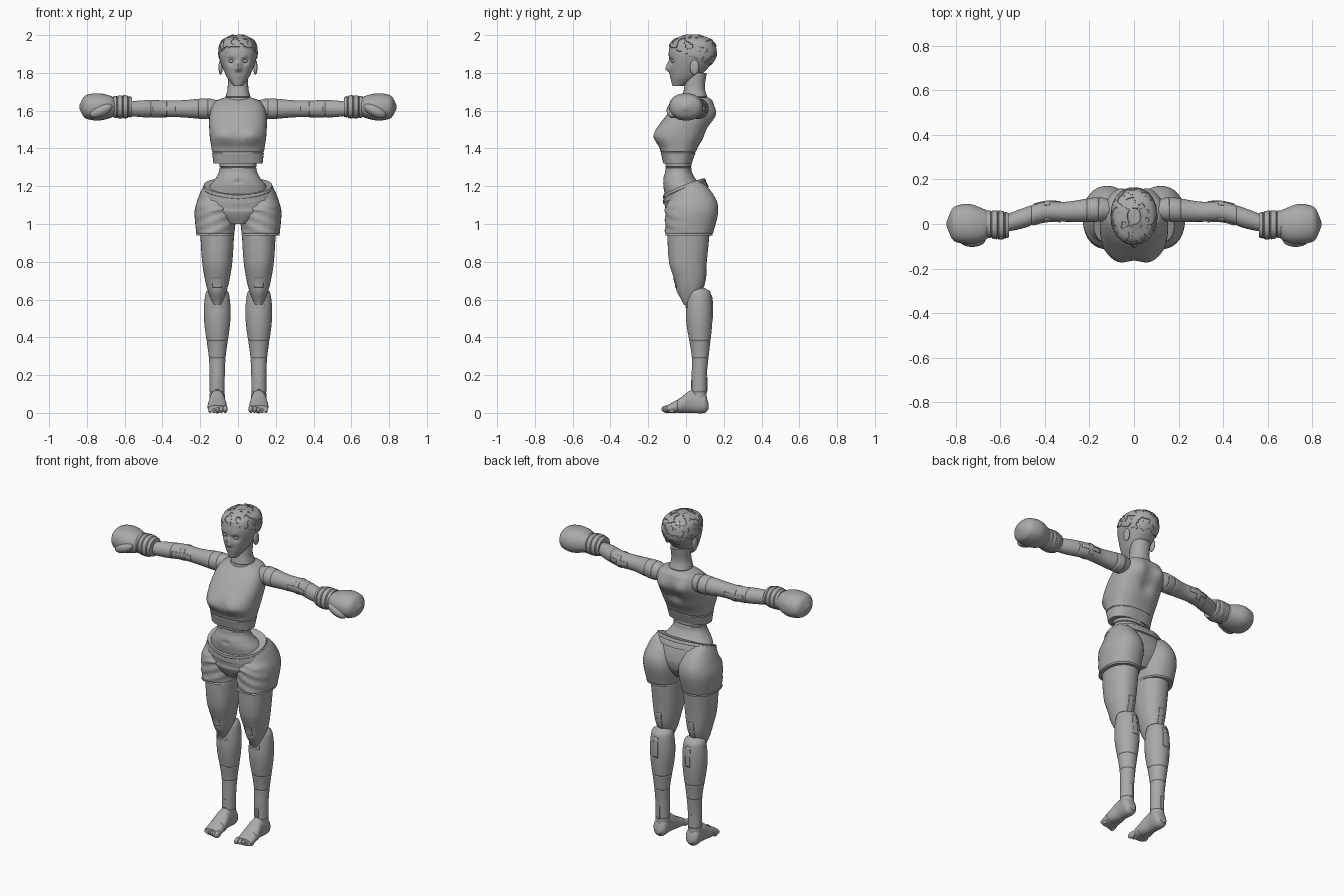
import bpy, bmesh, math
from mathutils import Vector, noise

cube = bpy.data.objects.get("Cube")
if cube:
    bpy.data.objects.remove(cube)

grey = bpy.data.materials.new("plain grey")
grey.use_nodes = True
grey.diffuse_color = (0.4, 0.4, 0.4, 1)
shader = grey.node_tree.nodes["Principled BSDF"]
shader.inputs["Base Color"].default_value = grey.diffuse_color
shader.inputs["Roughness"].default_value = 0.7

LEG_X, ARM_Z = 0.11, 1.61
PLACE = {
    "x": lambda t, wide, deep: (t, deep, wide),
    "y": lambda t, wide, deep: (wide, t, deep),
    "z": lambda t, wide, deep: (wide, deep, t),
}


def finish(bm, name, mirror=False):
    bmesh.ops.recalc_face_normals(bm, faces=bm.faces)
    mesh = bpy.data.meshes.new(name)
    bm.to_mesh(mesh)
    bm.free()
    mesh.materials.append(grey)
    mesh.shade_smooth()
    mesh.set_sharp_from_angle(angle=math.radians(40))
    obj = bpy.data.objects.new(name, mesh)
    bpy.context.collection.objects.link(obj)
    if mirror:
        obj.modifiers.new("other side", "MIRROR").use_mirror_merge = False
    return obj


def sample(sections, t):
    """Smoothly interpolated near side, far side and half width at position t."""
    last = len(sections) - 1
    k = 0
    while k < last - 1 and t > sections[k + 1][0]:
        k += 1

    def slope(i, column):
        before, after = sections[max(i - 1, 0)], sections[min(i + 1, last)]
        return (after[column] - before[column]) / (after[0] - before[0])

    start, end = sections[k], sections[k + 1]
    span = end[0] - start[0]
    u = (t - start[0]) / span
    blend = u * u * (3 - 2 * u)
    values = []
    for column in range(1, len(start)):
        bend = (1 - u) * slope(k, column) - u * slope(k + 1, column)
        straight = start[column] * (1 - blend) + end[column] * blend
        values.append(straight + span * u * (1 - u) * bend)
    return values


def signed_power(value, exponent):
    return math.copysign(abs(value) ** exponent, value)


def loft(axis, sections, middle=0, ratio=1, power=2.2, rings=40, sides=40, grooves=(), depth=0.05, pleats=0):
    """Skin rounded sections (position, near side, far side) along an axis.
    Half width is a ratio of half depth unless the section ends with its own."""
    sections = sorted(s if len(s) == 4 else (*s, ratio * (s[2] - s[1]) / 2) for s in sections)
    first, last = sections[0][0], sections[-1][0]
    gap = 0.004
    stops = [first + (last - first) * i / rings for i in range(rings + 1)]
    stops = [t for t in stops if all(abs(t - g) > gap for g in grooves)]
    stops = sorted(stops + [g + d for g in grooves for d in (-gap, 0, gap)])
    bm = bmesh.new()
    loops = []
    for t in stops:
        near, far, half_width = sample(sections, t)
        size = 1 - depth if t in grooves else 1
        loop = []
        for i in range(sides):
            angle = math.tau * i / sides
            radius = size + (math.cos(angle * pleats) / sides if pleats else 0)
            wide = middle + radius * half_width * signed_power(math.cos(angle), 2 / power)
            deep = (near + far) / 2 + radius * (far - near) / 2 * signed_power(math.sin(angle), 2 / power)
            loop.append(bm.verts.new(PLACE[axis](t, wide, deep)))
        loops.append(loop)
    for lower, upper in zip(loops, loops[1:]):
        for i in range(sides):
            j = (i + 1) % sides
            bm.faces.new((lower[i], lower[j], upper[j], upper[i]))
    bm.faces.new(loops[0])
    bm.faces.new(loops[-1])
    return bm


def bump(bm, centre, radius, push):
    """Soft sculpting push along y, repeated on the other side when off centre."""
    x, y, z = centre
    for side in {x, -x}:
        middle = Vector((side, y, z))
        for vert in bm.verts:
            vert.co.y += push * math.exp(-((vert.co - middle).length / radius) ** 2)


def ball(name, centre, size, turn=0):
    bm = bmesh.new()
    bmesh.ops.create_uvsphere(bm, u_segments=20, v_segments=12, radius=1)
    bmesh.ops.scale(bm, vec=size, verts=bm.verts)
    for vert in bm.verts:
        vert.co.z += turn * vert.co.x
    bmesh.ops.translate(bm, vec=centre, verts=bm.verts)
    return finish(bm, name, mirror=True)


def inlay(name, target, x, z, width, height, back=False):
    """Thin plate laid onto the front or back of a limb."""
    bm = bmesh.new()
    bmesh.ops.create_grid(bm, x_segments=10, y_segments=10, size=0.5)
    for vert in bm.verts:
        vert.co = (x + vert.co.x * width, 0.3 if back else -0.3, z + vert.co.y * height)
    obj = finish(bm, name)
    wrap = obj.modifiers.new("lay on", "SHRINKWRAP")
    wrap.target, wrap.wrap_method, wrap.wrap_mode = target, "PROJECT", "ABOVE_SURFACE"
    wrap.use_project_y, wrap.offset = True, 0.001
    wrap.use_positive_direction, wrap.use_negative_direction = not back, back
    solid = obj.modifiers.new("thickness", "SOLIDIFY")
    solid.thickness, solid.offset = 0.005, 0
    obj.modifiers.new("other side", "MIRROR")


def tilt(bm):
    """Drop the waist at the front and raise it at the back."""
    for vert in bm.verts:
        lift = min(max((vert.co.z - 1.06) * 10, 0), 1)
        vert.co.z += lift * (0.4 * vert.co.y + 0.06 * abs(vert.co.x))
    return bm


# Head with sculpted face
head = loft("z", [(1.73, -0.07, -0.01), (1.78, -0.08, 0.07), (1.87, -0.09, 0.15), (1.92, -0.09, 0.16),
                  (1.97, -0.07, 0.14), (2, 0, 0.07)], ratio=0.8, rings=60, sides=72)
bump(head, (0.036, -0.08, 1.862), 0.02, 0.014)
bump(head, (0.03, -0.08, 1.885), 0.014, -0.005)
FACE_Y = -0.09
for part, height, radius, push in (("nose tip", 1.82, 0.015, -0.027), ("nose bridge", 1.845, 0.016, -0.014),
                                   ("lips", 1.782, 0.014, -0.01), ("mouth", 1.782, 0.005, 0.006),
                                   ("chin", 1.745, 0.02, -0.006)):
    bump(head, (0, FACE_Y, height), radius, push)

# Cropped, patchy hair raised from the scalp
bmesh.ops.recalc_face_normals(head, faces=head.faces)
hair = []
for face in head.faces:
    spot = face.calc_center_median()
    if spot.z > 1.9 - 0.45 * spot.y and noise.noise(spot * 32) > -0.1:
        hair.append(face)
bmesh.ops.inset_region(head, faces=hair, thickness=0.001, depth=0.004)
finish(head, "head")
ball("eyes", (0.036, -0.066, 1.862), (0.015, 0.014, 0.009))
ball("ears", (0.092, 0.045, 1.83), (0.011, 0.025, 0.04))

# Neck and crop top
finish(loft("z", [(1.58, 0, 0.13), (1.65, -0.02, 0.12), (1.72, -0.01, 0.1), (1.8, 0, 0.11)],
            grooves=[1.67]), "neck")
crop_top = loft("z", [(1.32, -0.12, 0.03, 0.13), (1.4, -0.14, 0.06, 0.14), (1.47, -0.17, 0.1, 0.15),
                      (1.58, -0.1, 0.14, 0.15), (1.65, -0.03, 0.14, 0.12), (1.67, 0, 0.12, 0.07)],
                power=2.5, sides=56, grooves=[1.38], depth=0.03)
bump(crop_top, (0.075, -0.16, 1.475), 0.045, -0.009)
bump(crop_top, (0, -0.17, 1.47), 0.03, 0.009)
bump(crop_top, (0.07, 0.14, 1.58), 0.05, 0.025)
bump(crop_top, (0, 0.12, 1.5), 0.035, -0.018)
finish(crop_top, "crop_top")

# Midriff with navel
midriff = loft("z", [(1.1, -0.1, 0.09, 0.17), (1.2, -0.12, 0.08, 0.15), (1.24, -0.12, 0.05, 0.12),
                     (1.28, -0.11, 0.03, 0.1), (1.34, -0.11, 0.03, 0.1)], sides=56, grooves=[1.3])
bump(midriff, (0, -0.12, 1.225), 0.011, 0.012)
finish(midriff, "midriff")

# Shorts: seat, two legs with soft folds, gathered waistband
seat = loft("z", [(1, -0.08, 0.08, 0.07), (1.06, -0.11, 0.12, 0.17), (1.1, -0.11, 0.13, 0.2),
                  (1.2, -0.12, 0.09, 0.17)])
finish(tilt(seat), "shorts_seat")
shorts = loft("z", [(0.94, -0.11, 0.14, 0.1), (1.06, -0.11, 0.17, 0.11), (1.1, -0.11, 0.16, 0.1),
                    (1.19, -0.07, 0.07, 0.06)], middle=0.12, grooves=[0.95], depth=0.02)
for vert in shorts.verts:
    if vert.co.y < 0.06:
        vert.co.y += 0.003 * math.sin(vert.co.z * 110 + vert.co.x * 45)
finish(tilt(shorts), "shorts_legs", mirror=True)
waistband = loft("z", [(1.15, -0.12, 0.12, 0.19), (1.2, -0.12, 0.1, 0.18)], rings=8, sides=160,
                 pleats=40, grooves=[1.18], depth=0.02)
finish(tilt(waistband), "waistband")

# Legs with jointed bands and hinge inlays
thigh = loft("z", [(1, -0.1, 0.13), (0.8, -0.09, 0.11), (0.7, -0.06, 0.1), (0.64, -0.04, 0.08),
                   (0.57, -0.01, 0.04)], middle=LEG_X, ratio=0.8)
bump(thigh, (LEG_X, -0.04, 0.64), 0.035, -0.008)
thigh = finish(thigh, "thighs", mirror=True)
shin = finish(loft("z", [(0.66, 0.03, 0.1), (0.64, 0.01, 0.13), (0.5, 0, 0.14), (0.3, 0.03, 0.12),
                         (0.2, 0.03, 0.11), (0.06, 0.03, 0.11)], middle=LEG_X, power=2,
                   grooves=[0.38, 0.29, 0.11]), "shins", mirror=True)
inlay("knee_inlay", thigh, LEG_X, 0.69, 0.045, 0.05)
inlay("shin_inlay", shin, LEG_X, 0.57, 0.06, 0.03)
inlay("ankle_inlay", shin, LEG_X, 0.15, 0.016, 0.05)
inlay("thigh_back_inlay", thigh, LEG_X, 0.71, 0.03, 0.1, back=True)
inlay("calf_back_inlay", shin, LEG_X, 0.56, 0.03, 0.12, back=True)
inlay("heel_inlay", shin, LEG_X, 0.15, 0.016, 0.08, back=True)

# Feet and toes
finish(loft("y", [(0.12, 0.02, 0.05, 0.02), (0.1, 0, 0.1, 0.04), (0.03, 0, 0.12, 0.04),
                  (-0.03, 0, 0.08, 0.05), (-0.1, 0, 0.04, 0.05)], middle=LEG_X,
            grooves=[-0.045]), "feet", mirror=True)
for i in range(5):
    shrink = 1 - i / 12
    ball("toe", (0.068 + 0.02 * i, 0.006 * i - 0.1, 0.02 * shrink),
         (0.013 * shrink, 0.03 * shrink, 0.02 * shrink))

# Arms with cross inlays
arm = finish(loft("x", [(LEG_X, 0.02, 0.11), (0.16, 0.01, 0.12), (0.3, 0.01, 0.1), (0.4, 0.01, 0.1),
                        (0.5, -0.02, 0.07), (0.6, -0.04, 0.03)], middle=ARM_Z, power=2,
                  grooves=[0.16, 0.21, 0.46]), "arms", mirror=True)
for back in (False, True):
    inlay("arm_inlay_long", arm, 0.39, ARM_Z, 0.12, 0.024, back)
    inlay("arm_inlay_short", arm, 0.39, ARM_Z, 0.026, 0.07, back)

# Boxing gloves
GLOVE_Z = 1.62
finish(loft("x", [(0.56, -0.06, 0.05), (0.6, -0.07, 0.06), (0.66, -0.06, 0.06)], middle=GLOVE_Z,
            ratio=0.95, rings=12, grooves=[0.58, 0.61, 0.64], depth=0.08), "glove_cuffs", mirror=True)
finish(loft("x", [(0.64, -0.05, 0.05), (0.68, -0.08, 0.07), (0.74, -0.09, 0.09), (0.8, -0.08, 0.08),
                  (0.82, -0.06, 0.06), (0.84, -0.01, 0.01)], middle=GLOVE_Z, ratio=0.8), "gloves", mirror=True)
ball("glove_thumbs", (0.725, -0.07, 1.6), (0.06, 0.033, 0.033), turn=-0.35)
